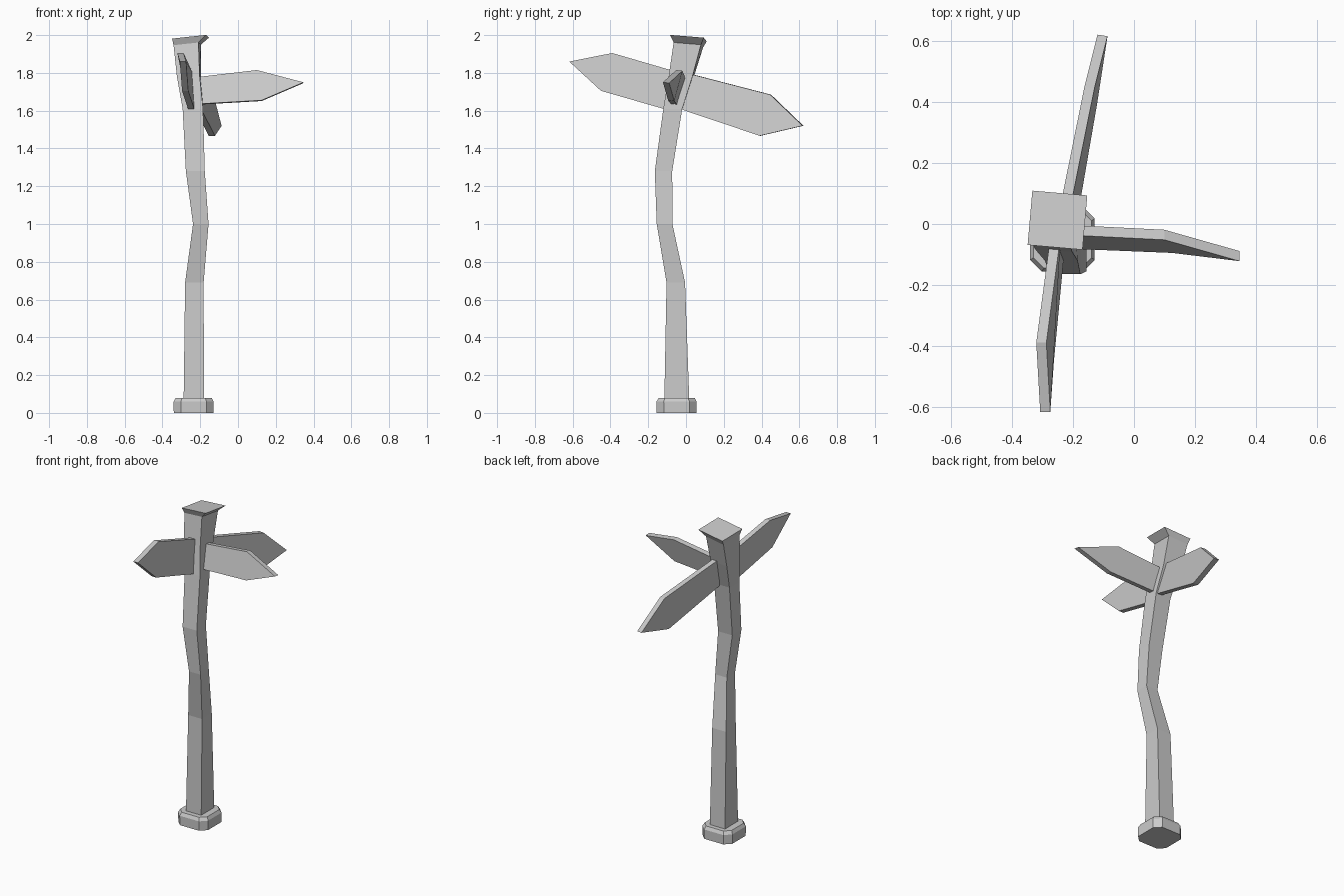
import bpy, bmesh, math
from mathutils import Vector

if "Cube" in bpy.data.objects:
    bpy.data.objects.remove(bpy.data.objects["Cube"])


def loft(name, rings):
    """Skin equal-length point loops and cap both ends."""
    bm = bmesh.new()
    loops = [[bm.verts.new(p) for p in ring] for ring in rings]
    n = len(loops[0])
    for a, b in zip(loops, loops[1:]):
        for i in range(n):
            j = (i + 1) % n
            bm.faces.new((a[i], a[j], b[j], b[i]))
    bm.faces.new(loops[0][::-1])
    bm.faces.new(loops[-1])
    bmesh.ops.recalc_face_normals(bm, faces=bm.faces)
    mesh = bpy.data.meshes.new(name)
    bm.to_mesh(mesh)
    bm.free()
    obj = bpy.data.objects.new(name, mesh)
    bpy.context.collection.objects.link(obj)
    return obj


def section(x0, x1, y0, y1, z, twist=0, tilt=0):
    """Rectangular post section, twisted about z and tilted toward the back left."""
    cx, cy = (x0 + x1) / 2, (y0 + y1) / 2
    c, s = math.cos(math.radians(twist)), math.sin(math.radians(twist))
    pts = []
    for x, y in ((x0, y0), (x1, y0), (x1, y1), (x0, y1)):
        dx, dy = x - cx, y - cy
        u, v = dx * c - dy * s, dx * s + dy * c
        pts.append((cx + u, cy + v, z + tilt * (0.1 * u - 0.09 * v)))
    return pts


# Crooked post flaring into a tilted head
loft("post", [
    section(-0.288, -0.18, -0.115, 0.018, 0.05),
    section(-0.28, -0.182, -0.103, -0.005, 0.69),
    section(-0.238, -0.156, -0.155, -0.072, 1.0),
    section(-0.276, -0.176, -0.165, -0.073, 1.28),
    section(-0.293, -0.185, -0.12, -0.02, 1.61),
    section(-0.32, -0.2, -0.088, 0.037, 1.78, -3, 0.5),
    section(-0.335, -0.203, -0.06, 0.085, 1.948, -5, 1),
    section(-0.342, -0.161, -0.077, 0.102, 1.984, -5, 1),
])


# Eight-sided foot with a slightly narrower top
def foot_ring(r, z):
    k = r * 0.64
    pts = [(r, -k), (r, k), (k, r), (-k, r), (-r, k), (-r, -k), (-k, -r), (k, -r)]
    return [(-0.235 + x, -0.05 + y, z) for x, y in pts]


loft("foot", [foot_ring(0.105, 0), foot_ring(0.106, 0.06), foot_ring(0.095, 0.08)])

# Pointed sign boards: visible face outline plus a thickness offset
boards = {
    "right_sign": ([(-0.24, -0.035, 1.775), (0.10, -0.052, 1.815), (0.347, -0.122, 1.75),
                    (0.125, -0.095, 1.655), (-0.24, -0.08, 1.634)], (0, 0.033, -0.004)),
    "front_sign": ([(-0.24, -0.03, 1.80), (-0.288, -0.39, 1.905), (-0.275, -0.618, 1.86),
                    (-0.263, -0.45, 1.705), (-0.225, -0.05, 1.59)], (-0.033, 0, 0)),
    "back_sign": ([(-0.22, 0.0, 1.80), (-0.13, 0.445, 1.685), (-0.087, 0.617, 1.52),
                   (-0.122, 0.39, 1.467), (-0.193, -0.02, 1.605)], (-0.033, 0.005, 0)),
}
for name, (face, offset) in boards.items():
    loft(name, [face, [Vector(p) + Vector(offset) for p in face]])
